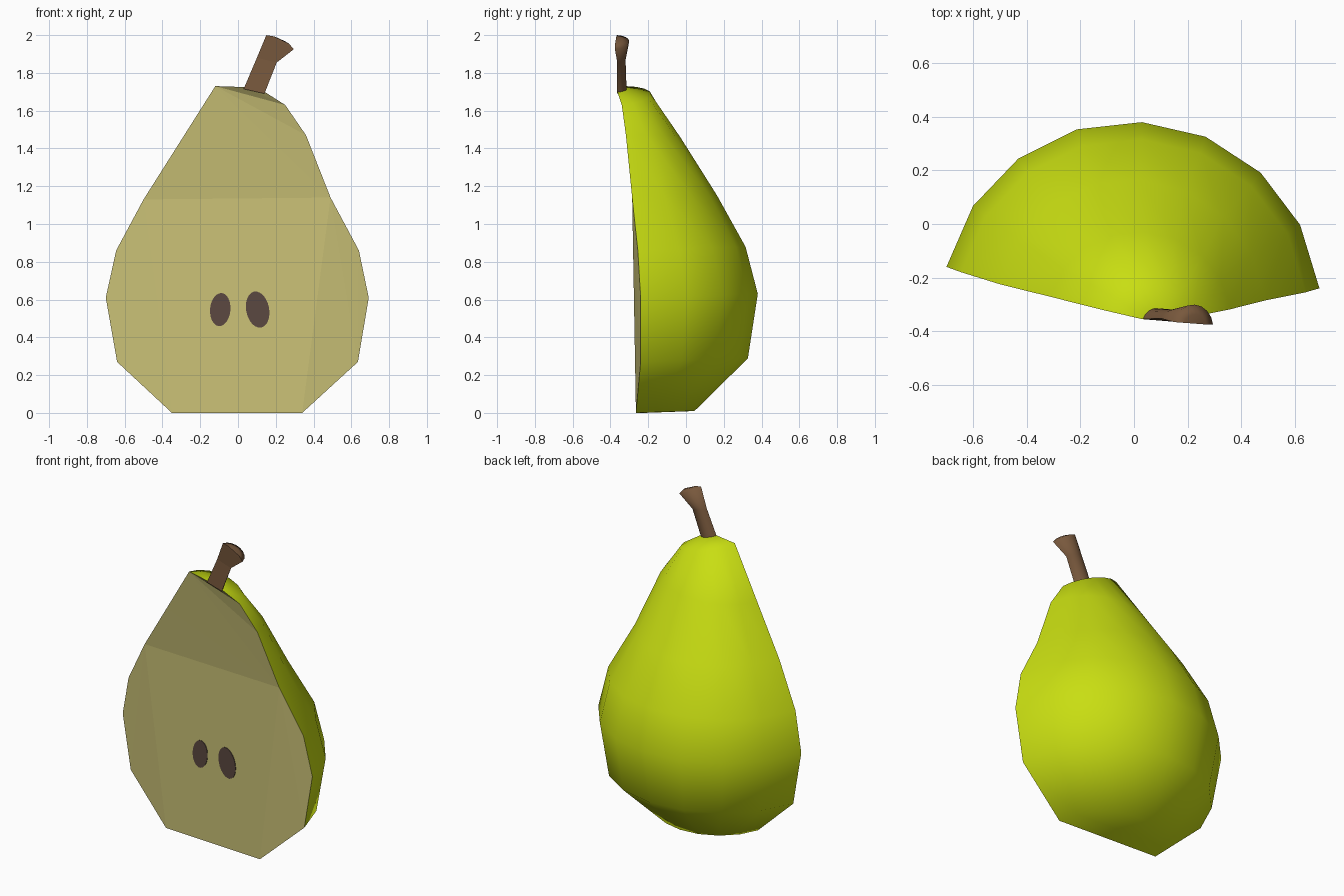
import bpy, bmesh, math
from mathutils import Vector
from mathutils.bvhtree import BVHTree

if "Cube" in bpy.data.objects:
    bpy.data.objects.remove(bpy.data.objects["Cube"])


def material(name, rgb):
    m = bpy.data.materials.new(name)
    m.diffuse_color = (*rgb, 1)
    m.use_nodes = True
    m.node_tree.nodes["Principled BSDF"].inputs["Base Color"].default_value = m.diffuse_color
    return m


SKIN = material("lime_skin", (0.58, 0.73, 0.006))
FLESH = material("cream_flesh", (0.597, 0.54, 0.185))
BROWN = material("stem_brown", (0.188, 0.098, 0.046))
DARK = material("seed_brown", (0.105, 0.066, 0.052))

# Half-round cross-section, (across, back), shared by fruit and stem
HALF = [(-1, 0), (-.877, .40), (-.65, .72), (-.345, .93)]
SECTION = HALF + [(0, 1)] + [(-s, t) for s, t in reversed(HALF)]
BACK = Vector((.058, 1, .035))


def finish(bm, name, mats):
    bmesh.ops.recalc_face_normals(bm, faces=bm.faces)
    mesh = bpy.data.meshes.new(name)
    bm.to_mesh(mesh)
    bm.free()
    for m in mats:
        mesh.materials.append(m)
    obj = bpy.data.objects.new(name, mesh)
    bpy.context.collection.objects.link(obj)
    return obj


def loft(bm, rings):
    """Skin half-round rings given as (left point, right point, depth)."""
    rows = []
    for left, right, depth in rings:
        a, b = Vector(left), Vector(right)
        rows.append([bm.verts.new((a + b) / 2 + (b - a) / 2 * s + BACK * depth * t)
                     for s, t in SECTION])
    for lo, hi in zip(rows, rows[1:]):
        for i in range(len(SECTION) - 1):
            bm.faces.new((lo[i], lo[i + 1], hi[i + 1], hi[i])).smooth = True
    return rows


def sharpen(faces):
    for f in faces:
        f.smooth = False
        for e in f.edges:
            e.smooth = False


# Pear half: rings from the base to the shoulder
bm = bmesh.new()
rows = loft(bm, [
    ((-.35, -.225, .0), (.34, -.265, .0), .29),
    ((-.64, -.165, .27), (.635, -.24, .27), .53),
    ((-.70, -.16, .61), (.692, -.24, .61), .58),
    ((-.645, -.18, .86), (.64, -.255, .86), .533),
    ((-.50, -.225, 1.13), (.49, -.285, 1.14), .42),
    ((-.31, -.272, 1.43), (.36, -.318, 1.47), .265),
    ((-.12, -.32, 1.73), (.25, -.34, 1.63), .145),
    ((.03, -.355, 1.725), (.14, -.363, 1.70), .04),
])
for cap in (rows[0], rows[-1]):
    bm.faces.new(cap).smooth = True
# Cut face: middle panel, two side panels, neck panel
L = [r[0] for r in rows]
R = [r[-1] for r in rows]
cut = [bm.faces.new(vs) for vs in (
    (L[0], R[0], R[4], L[4]), L[:5], R[:5], L[4:] + R[:3:-1])]
sharpen(cut)
for f in cut:
    f.material_index = 1
bmesh.ops.triangulate(bm, faces=cut)
tree = BVHTree.FromBMesh(bm)
finish(bm, "pear_half", [SKIN, FLESH])

# Stem: half-round, bent, with a flared domed tip
bm = bmesh.new()
rows = loft(bm, [
    ((.03, -.355, 1.715), (.14, -.364, 1.69), .045),
    ((.10, -.352, 1.88), (.205, -.364, 1.855), .038),
    ((.15, -.366, 2.0), (.295, -.376, 1.925), .07),
    ((.19, -.369, 1.993), (.27, -.375, 1.955), .035),
])
bm.faces.new(rows[-1]).smooth = True
sharpen([bm.faces.new((a[0], a[-1], b[-1], b[0])) for a, b in zip(rows, rows[1:])])
bm.faces.new((rows[0])).smooth = False
finish(bm, "stem", [BROWN])


# Seeds: thin oval plates laid on the cut face
def seed(name, cx, cz, rx, rz, tilt, n=24):
    bm = bmesh.new()
    front, back = [], []
    for i in range(n):
        a = math.tau * i / n
        u, w = rx * math.cos(a), rz * math.sin(a)
        x = cx + u * math.cos(tilt) - w * math.sin(tilt)
        z = cz + u * math.sin(tilt) + w * math.cos(tilt)
        y = tree.ray_cast(Vector((x, -2, z)), Vector((0, 1, 0)))[0].y
        front.append(bm.verts.new((x, y - .004, z)))
        back.append(bm.verts.new((x, y + .002, z)))
    bm.faces.new(front)
    bm.faces.new(back)
    for i in range(n):
        j = (i + 1) % n
        bm.faces.new((front[i], front[j], back[j], back[i]))
    finish(bm, name, [DARK])


seed("seed_left", -.094, .547, .054, .088, math.radians(-5))
seed("seed_right", .104, .547, .061, .097, math.radians(11))
